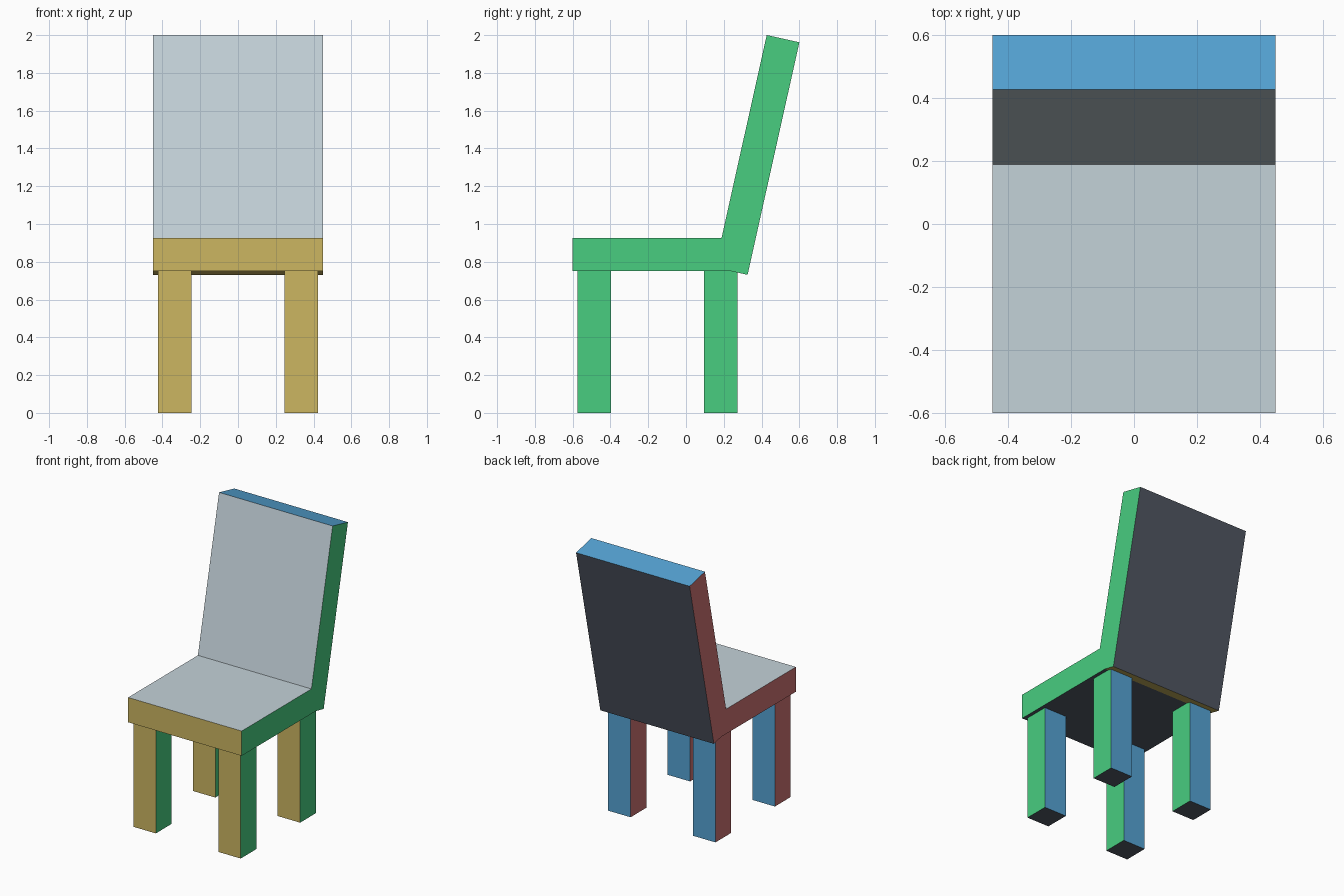
import bpy
import math
from mathutils import Matrix, Vector

if "Cube" in bpy.data.objects:
    bpy.data.objects.remove(bpy.data.objects["Cube"])


def linear(c):
    c /= 255
    return c / 12.92 if c <= 0.04045 else ((c + 0.055) / 1.055) ** 2.4


def make_material(name, rgb):
    mat = bpy.data.materials.new(name)
    mat.diffuse_color = [linear(c) for c in rgb] + [1]
    mat.use_nodes = True
    mat.node_tree.nodes["Principled BSDF"].inputs["Base Color"].default_value = mat.diffuse_color
    return mat


# One colour per side of a box
SIDES = [
    ((0, -1, 0), make_material("yellow", (204, 182, 97))),
    ((1, 0, 0), make_material("green", (72, 205, 128))),
    ((-1, 0, 0), make_material("red", (204, 115, 115))),
    ((0, 1, 0), make_material("blue", (85, 163, 212))),
    ((0, 0, 1), make_material("light grey", (196, 210, 217))),
    ((0, 0, -1), make_material("dark grey", (80, 87, 99))),
]


def box(name, lo, hi, matrix=None):
    """Box between two corners, coloured by local face direction, then moved."""
    lo, hi = Vector(lo), Vector(hi)
    bpy.ops.mesh.primitive_cube_add(size=1)
    obj = bpy.context.object
    obj.name = name
    mesh = obj.data
    mesh.transform(Matrix.Translation((lo + hi) / 2) @ Matrix.Diagonal((*(hi - lo), 1)))
    for _, mat in SIDES:
        mesh.materials.append(mat)
    for face in mesh.polygons:
        face.material_index = max(range(6), key=lambda i: face.normal.dot(Vector(SIDES[i][0])))
    if matrix:
        mesh.transform(matrix)
    return obj


W, T = 0.449, 0.177          # half width, board thickness
SEAT_Z, INSET = 0.75, 0.025

# Seat
box("seat", (-W, -0.6, SEAT_Z), (W, 0.298, SEAT_Z + T))

# Backrest: a second board tipped up, so its underside becomes the rear
tilt = math.radians(90 - 12.56)
box("backrest", (-W, 0, 0), (W, 1.261, T),
    Matrix.Translation((0, 0.326, 0.731)) @ Matrix.Rotation(tilt, 4, 'X'))

# Legs
for row, y in (("front", -0.6 + INSET), ("back", 0.298 - INSET - T)):
    for side, x in (("left", -W + INSET), ("right", W - INSET - T)):
        box(f"{row}_{side}_leg", (x, y, 0), (x + T, y + T, SEAT_Z))
